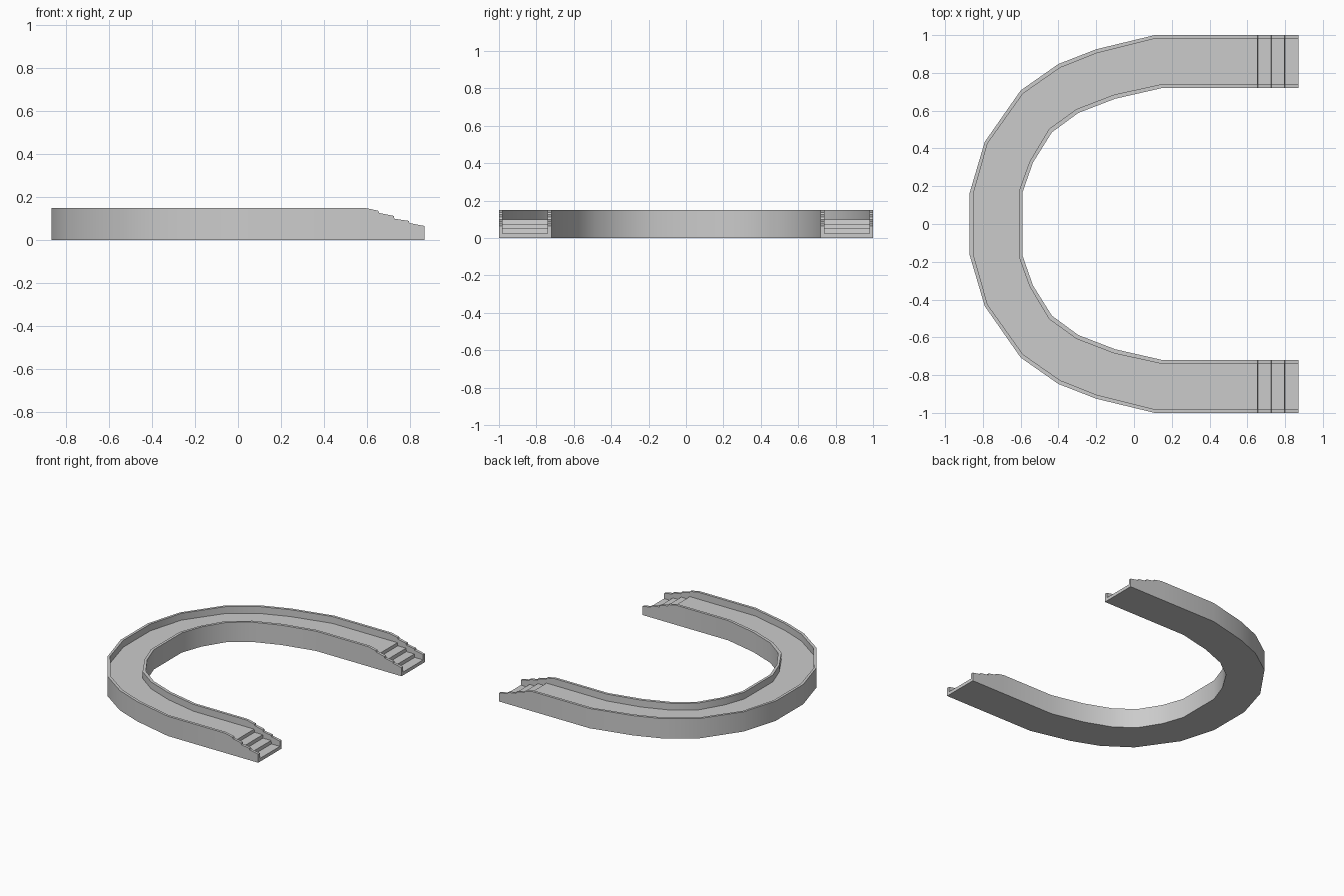
import bpy, bmesh, math

if "Cube" in bpy.data.objects:
    bpy.data.objects.remove(bpy.data.objects["Cube"])

BASE_DECK, WALL_TOP = 0.098, 0.15

# Bend stations: hole/outside edges and the inner faces of both parapets (half plan)
bend = [
    # outer edge,    outer parapet,   inner parapet,   inner edge
    ((0.11, 1.0), (0.105, 0.98), (0.145, 0.74), (0.15, 0.72)),
    ((-0.20, 0.925), (-0.195, 0.905), (-0.105, 0.685), (-0.10, 0.663)),
    ((-0.40, 0.847), (-0.39, 0.828), (-0.305, 0.608), (-0.295, 0.588)),
    ((-0.60, 0.707), (-0.588, 0.69), (-0.45, 0.503), (-0.435, 0.485)),
    ((-0.79, 0.435), (-0.775, 0.427), (-0.553, 0.33), (-0.535, 0.325)),
    ((-0.87, 0.165), (-0.85, 0.162), (-0.61, 0.172), (-0.59, 0.168)),
]

# Straight arm with stairs: x, deck height, parapet top
stairs = [
    (0.87, 0.025, 0.065), (0.799, 0.025, 0.079),
    (0.796, 0.05, 0.089), (0.729, 0.05, 0.099),
    (0.726, 0.075, 0.112), (0.657, 0.075, 0.126),
    (0.654, BASE_DECK, 0.136), (0.59, BASE_DECK, WALL_TOP),
]

stations = [([(x, 1.0), (x, 0.98), (x, 0.74), (x, 0.72)], d, w) for x, d, w in stairs]
stations += [(pts, BASE_DECK, WALL_TOP) for pts in bend]
stations += [([(x, -y) for x, y in pts], d, w) for pts, d, w in reversed(stations)]

# Walkway: loft a channel-shaped section (deck between two parapets) around the U
bm = bmesh.new()
rings = []
for (o, oi, ii, i), deck, top in stations:
    section = [(o, 0), (o, top), (oi, top), (oi, deck),
               (ii, deck), (ii, top), (i, top), (i, 0)]
    rings.append([bm.verts.new((p[0], p[1], z)) for p, z in section])
for a, b in zip(rings, rings[1:]):
    for k in range(8):
        n = (k + 1) % 8
        bm.faces.new((a[k], a[n], b[n], b[k]))

# End caps split into parapet, deck and parapet quads
for r in (rings[0], rings[-1]):
    bm.faces.new(r)
bmesh.ops.recalc_face_normals(bm, faces=bm.faces[:])

mesh = bpy.data.meshes.new("curved_walkway")
bm.to_mesh(mesh)
bm.free()
walkway = bpy.data.objects.new("curved_walkway", mesh)
bpy.context.collection.objects.link(walkway)
bpy.context.view_layer.objects.active = walkway
walkway.select_set(True)
bpy.ops.object.shade_smooth_by_angle(angle=math.radians(30))
